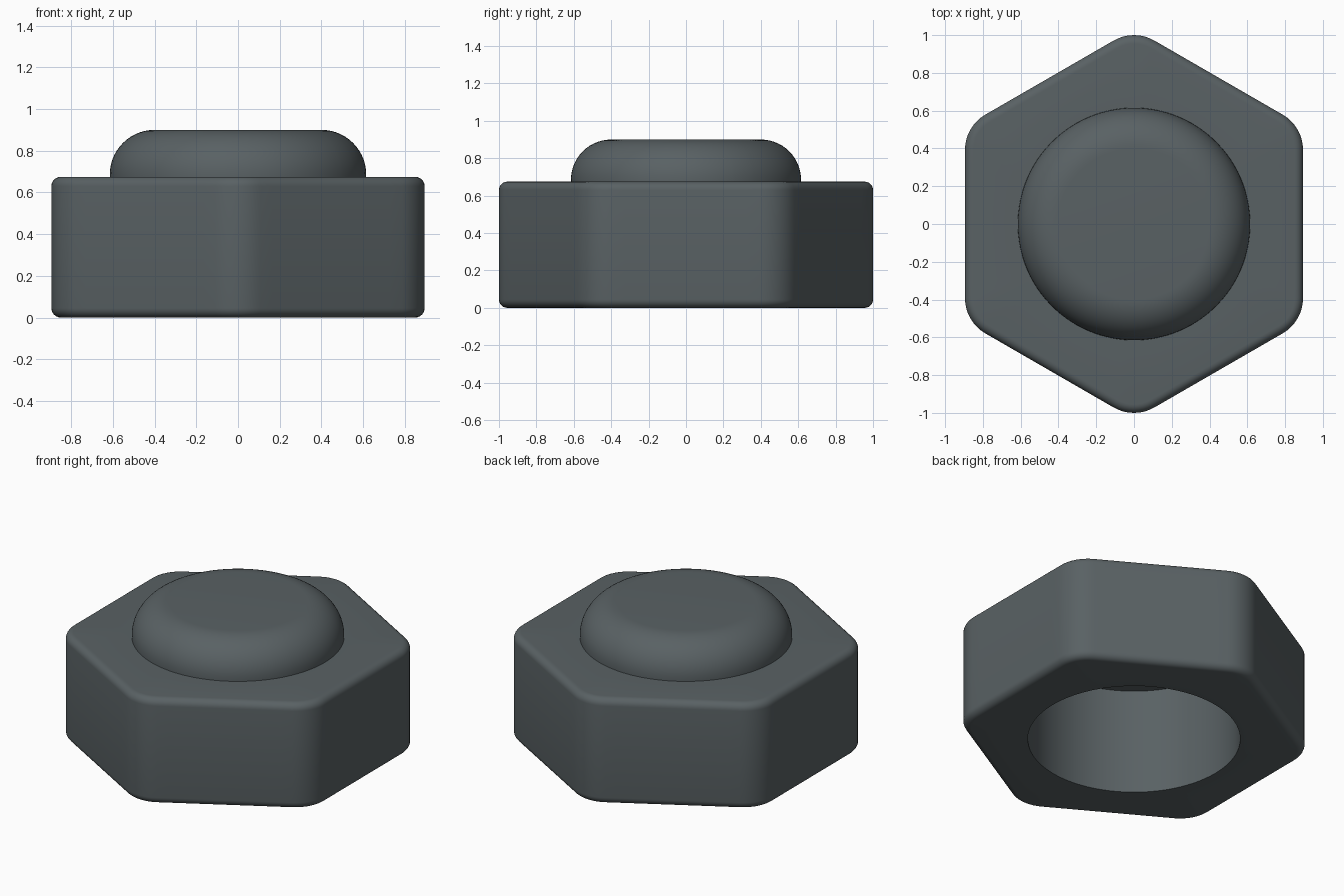
import bpy, bmesh
from math import sin, cos, pi, radians, atan2, hypot

if "Cube" in bpy.data.objects:
    bpy.data.objects.remove(bpy.data.objects["Cube"])

HEIGHT, EDGE = 0.675, 0.045          # nut height, rim fillet
CENTRE, CORNER = 0.784, 0.216        # corner arc centre distance and radius
BORE = 0.615
CAP_TOP, CAP_FILLET = 0.9, 0.215

# Dark blue-grey metal
steel = bpy.data.materials.new("dark_steel")
steel.diffuse_color = (0.10, 0.12, 0.127, 1)
steel.use_nodes = True
steel.node_tree.nodes["Principled BSDF"].inputs["Base Color"].default_value = steel.diffuse_color


def hex_outline(inset):
    """Rounded hexagon, corners on the y axis, with subdivided flats."""
    r = CORNER - inset
    pts = []
    for i in range(6):
        a = pi / 2 + i * pi / 3
        arc = [(CENTRE * cos(a) + r * cos(a + t), CENTRE * sin(a) + r * sin(a + t))
               for t in (radians(-30 + 60 * k / 8) for k in range(9))]
        b = a + pi / 3
        end = (CENTRE * cos(b) + r * cos(b - pi / 6), CENTRE * sin(b) + r * sin(b - pi / 6))
        pts += arc
        x, y = arc[-1]
        pts += [(x + (end[0] - x) * k / 12, y + (end[1] - y) * k / 12) for k in range(1, 12)]
    return pts


def circle(radius, directions):
    return [(radius * x / hypot(x, y), radius * y / hypot(x, y)) for x, y in directions]


def loft(name, rings, closed_loop):
    """Join (outline, z) rings into a surface; cap the ends or close the loop."""
    bm = bmesh.new()
    loops = [[bm.verts.new((x, y, z)) for x, y in outline] for outline, z in rings]
    n = len(loops[0])
    pairs = list(zip(loops, loops[1:]))
    if closed_loop:
        pairs.append((loops[-1], loops[0]))
    else:
        bm.faces.new(loops[0])
        bm.faces.new(loops[-1])
    for lo, hi in pairs:
        for i in range(n):
            j = (i + 1) % n
            bm.faces.new((lo[i], lo[j], hi[j], hi[i]))
    bmesh.ops.recalc_face_normals(bm, faces=bm.faces)
    mesh = bpy.data.meshes.new(name)
    bm.to_mesh(mesh)
    bm.free()
    mesh.materials.append(steel)
    obj = bpy.data.objects.new(name, mesh)
    bpy.context.collection.objects.link(obj)
    mesh.polygons.foreach_set("use_smooth", [True] * len(mesh.polygons))
    mesh.set_sharp_from_angle(angle=radians(35))
    return obj


# Hexagonal body with filleted rims and a straight bore
steps = [k * pi / 12 for k in range(7)]
bore = circle(BORE, hex_outline(0))
rings = [(bore, 0)]
rings += [(hex_outline(EDGE * (1 - sin(t))), EDGE * (1 - cos(t))) for t in steps]
rings += [(hex_outline(EDGE * (1 - cos(t))), HEIGHT - EDGE * (1 - sin(t))) for t in steps]
rings += [(bore, HEIGHT)]
loft("hex_body", rings, True)

# Rounded cap closing the top of the bore
around = hex_outline(0)
rings = [(circle(BORE, around), HEIGHT)]
for k in range(15):
    t = k * pi / 28
    rings.append((circle(BORE - CAP_FILLET * (1 - cos(t)), around),
                  CAP_TOP - CAP_FILLET * (1 - sin(t))))
loft("domed_cap", rings, False)
